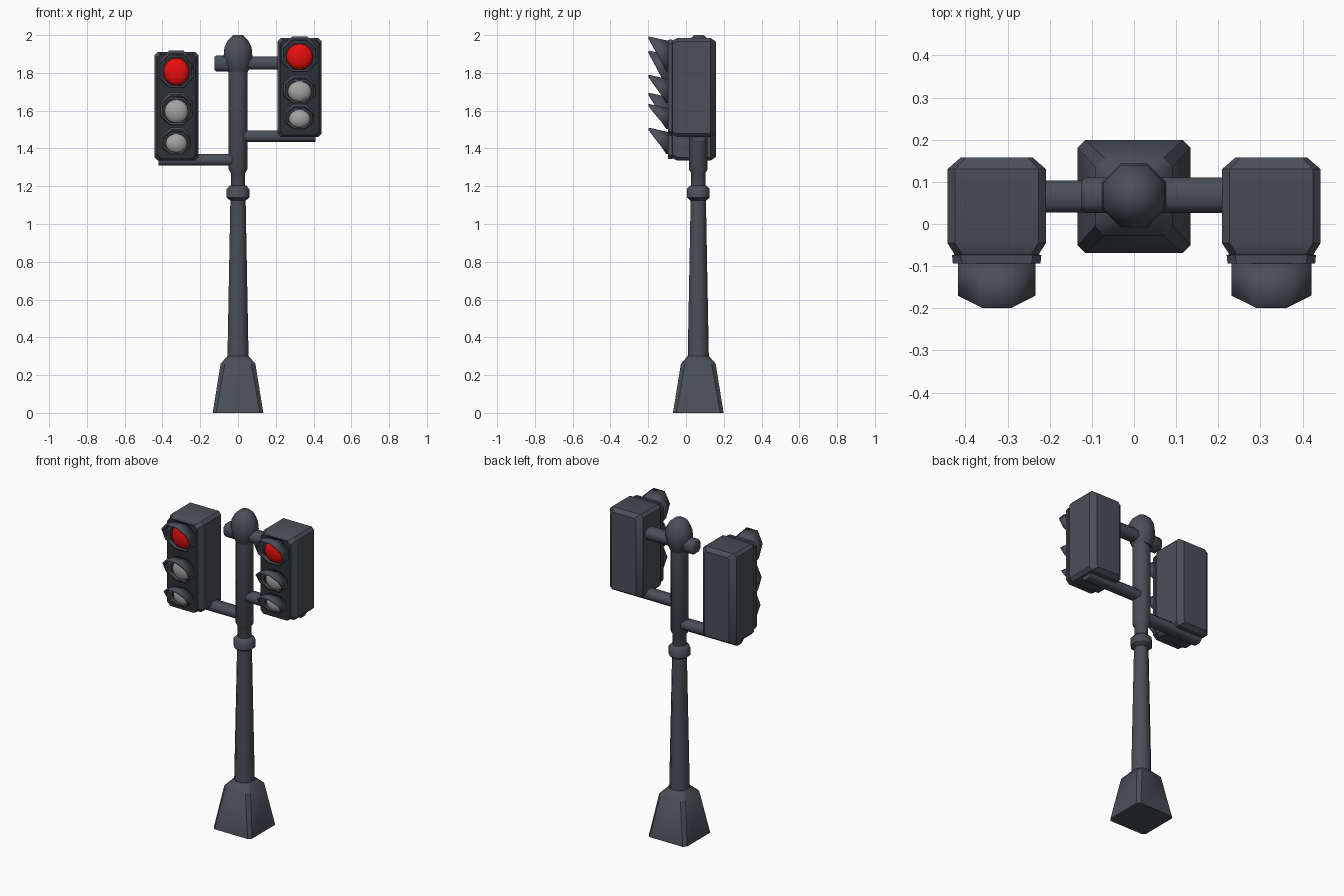
import bpy, bmesh, math

if "Cube" in bpy.data.objects:
    bpy.data.objects.remove(bpy.data.objects["Cube"])

POLE_Y = 0.065
OCT = 0.586  # chamfer ratio that gives a regular octagon


def material(name, rgb):
    m = bpy.data.materials.new(name)
    m.diffuse_color = (*rgb, 1)
    m.use_nodes = True
    m.node_tree.nodes["Principled BSDF"].inputs["Base Color"].default_value = m.diffuse_color
    return m


SLATE = material("slate_metal", (0.068, 0.077, 0.095))
DARK = material("dark_faceplate", (0.025, 0.028, 0.034))
RED = material("red_lens", (0.80, 0.004, 0.004))
GREY = material("grey_lens", (0.36, 0.36, 0.36))


def place(axis, u, v, t):
    return {"x": (t, u, v), "y": (u, t, v), "z": (u, v, t)}[axis]


def finish(name, bm, mats, angle):
    bmesh.ops.recalc_face_normals(bm, faces=bm.faces)
    me = bpy.data.meshes.new(name)
    bm.to_mesh(me)
    bm.free()
    ob = bpy.data.objects.new(name, me)
    bpy.context.collection.objects.link(ob)
    for m in mats:
        me.materials.append(m)
    bpy.ops.object.select_all(action="DESELECT")
    ob.select_set(True)
    bpy.context.view_layer.objects.active = ob
    bpy.ops.object.shade_smooth_by_angle(angle=math.radians(angle))
    return ob


def loft(name, axis, cu, cv, sections, mats=(SLATE,), angle=35):
    """Chamfered-rectangle sections (t, half_u, half_v, chamfer) joined along an axis."""
    bm = bmesh.new()
    rings = []
    for t, a, b, c in sections:
        pts = [(a, b - c), (a - c, b), (c - a, b), (-a, b - c),
               (-a, c - b), (c - a, -b), (a - c, -b), (a, c - b)]
        rings.append([bm.verts.new(place(axis, cu + u, cv + v, t)) for u, v in pts])
    for r, s in zip(rings, rings[1:]):
        for i in range(8):
            j = (i + 1) % 8
            bm.faces.new((r[i], r[j], s[j], s[i]))
    bm.faces.new(rings[0])
    front = bm.faces.new(rings[-1])
    if len(mats) > 1:
        front.material_index = 1
    return finish(name, bm, mats, angle)


def octagons(pairs):
    return [(t, r, r, r * OCT) for t, r in pairs]


def visor(name, x, z, hw, hh):
    """Flared eight-sided hood whose mouth is cut back towards the bottom."""
    bm = bmesh.new()
    k = 1 / math.cos(math.pi / 8)
    back, mouth = [], []
    for i in range(8):
        a = (i + 0.5) * math.pi / 4
        ca, sa = k * math.cos(a), k * math.sin(a)
        y = -0.151 - 0.046 * sa
        back.append(bm.verts.new((x + hw * ca, -0.09, z - 0.012 + (hh - 0.012) * sa)))
        mouth.append(bm.verts.new((x + hw * ca, y, z + hh * sa)))
    for i in range(8):
        j = (i + 1) % 8
        bm.faces.new((back[i], back[j], mouth[j], mouth[i]))
    ob = finish(name, bm, [SLATE], 50)
    s = ob.modifiers.new("wall", "SOLIDIFY")
    s.thickness = 0.012
    s.offset = -1
    return ob


def lens(name, x, z, rx, rz, mat):
    bm = bmesh.new()
    bmesh.ops.create_uvsphere(bm, u_segments=16, v_segments=8, radius=1)
    for v in bm.verts:
        v.co = (x + rx * v.co.x, -0.095 + 0.03 * v.co.y, z + rz * v.co.z)
    finish(name, bm, [mat], 60)


# Pedestal and post
loft("pedestal", "z", 0, POLE_Y, [(0, .134, .134, .018), (.26, .092, .092, .022),
                                  (.30, .057, .057, .03)])
loft("lower_post", "z", 0, POLE_Y, octagons([(.29, .056), (1.15, .04)]), angle=50)
loft("collar", "z", 0, POLE_Y, octagons([(1.125, .042), (1.14, .06), (1.185, .06),
                                         (1.205, .042)]), angle=50)
loft("upper_post", "z", 0, POLE_Y, octagons([(1.15, .038), (1.27, .038), (1.29, .05),
                                             (1.85, .05)]), angle=50)
loft("post_cap", "z", 0, POLE_Y + .003,
     octagons([(1.80, .05), (1.845, .07), (1.89, .076), (1.935, .072),
               (1.975, .052), (2.0, .025)]), angle=50)

# Support arms
loft("upper_arm", "x", POLE_Y + .003, 1.852, [(-.08, .042, .035, .02), (.25, .042, .035, .02)], angle=50)
loft("arm_end_cap", "x", POLE_Y + .003, 1.85, [(-.125, .034, .034, .016), (-.115, .042, .042, .02),
                                             (-.04, .042, .042, .02)], angle=50)
loft("right_lower_arm", "x", POLE_Y, 1.465, [(0, .038, .03, .016), (.41, .038, .03, .016)], angle=50)
loft("left_lower_arm", "x", POLE_Y, 1.34, [(0, .038, .03, .016), (-.42, .038, .03, .016)], angle=50)

# Signal heads: side, centre x, bottom, top, then (centre z, half width, half height) per lamp
HEADS = [
    ("left", -.326, 1.335, 1.91, [(1.82, .092, .098), (1.61, .085, .085), (1.44, .077, .07)]),
    ("right", .326, 1.46, 1.985, [(1.90, .095, .093), (1.715, .085, .075), (1.57, .077, .066)]),
]
for side, x, z0, z1, lamps in HEADS:
    h = (z1 - z0) / 2
    loft(side + "_housing", "y", x, (z0 + z1) / 2,
         [(.158, .085, h - .02, .012), (.13, .117, h, .018), (-.045, .117, h, .018),
          (-.072, .100, h - .014, .018), (-.074, .106, h - .008, .02),
          (-.094, .104, h - .010, .022)], (SLATE, DARK), 30)
    for n, (z, hw, hh) in enumerate(lamps):
        pos = ("top", "middle", "bottom")[n]
        visor(f"{side}_{pos}_visor", x, z, hw, hh)
        lens(f"{side}_{pos}_lens", x, z - .014, hw * .74, hh * .74, GREY if n else RED)
